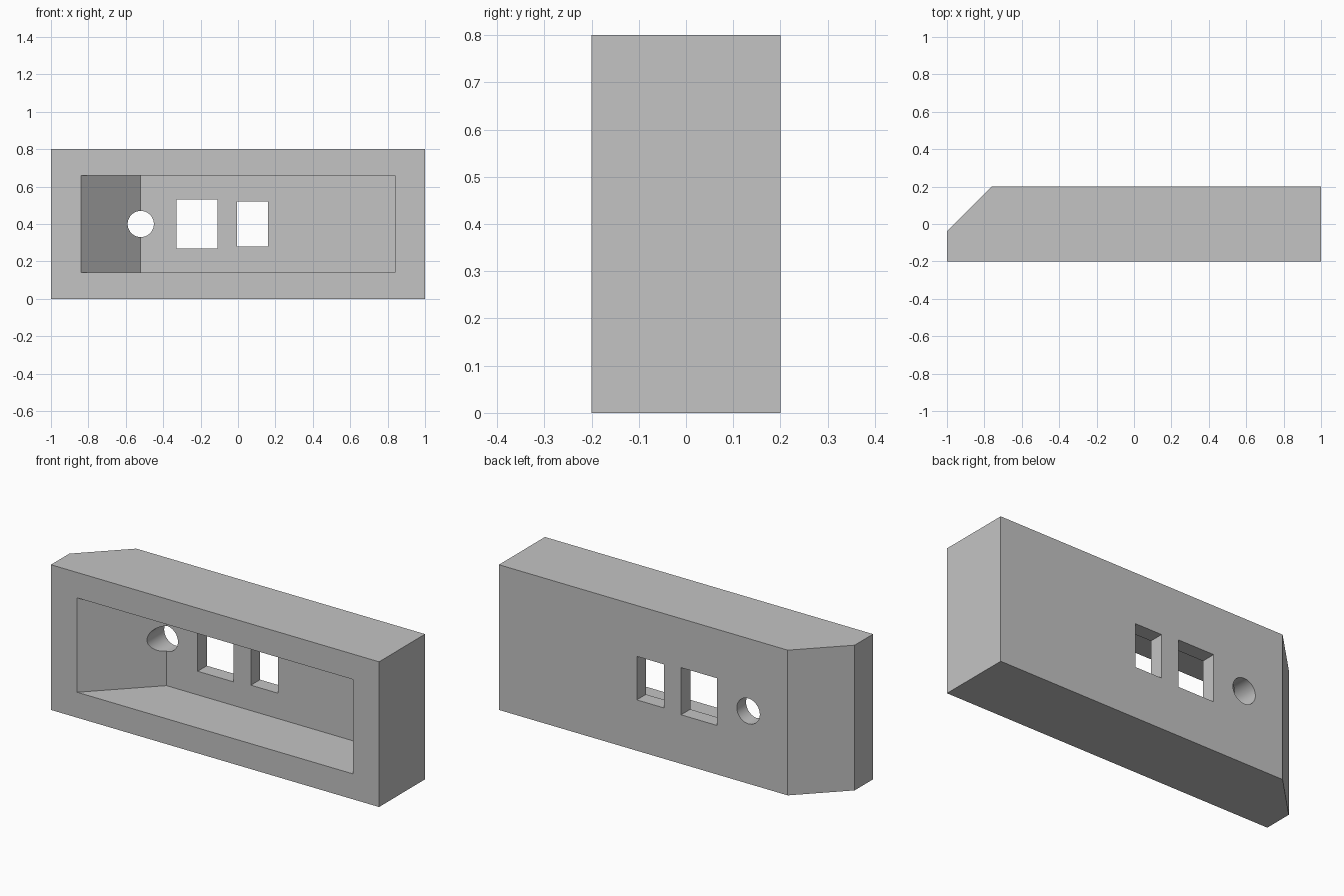
import bpy
import bmesh
from mathutils import Matrix, Vector

cube = bpy.data.objects.get("Cube")
if cube:
    bpy.data.objects.remove(cube, do_unlink=True)

# Single grey finish
GREY = (0.55, 0.55, 0.55, 1.0)
grey = bpy.data.materials.new("plain_grey")
grey.use_nodes = True
grey.diffuse_color = GREY
grey.node_tree.nodes["Principled BSDF"].inputs["Base Color"].default_value = GREY


def prism(name, outline, z0, z1):
    """Extrude a plan (x, y) outline from z0 up to z1."""
    bm = bmesh.new()
    face = bm.faces.new([bm.verts.new((x, y, z0)) for x, y in outline])
    grown = bmesh.ops.extrude_face_region(bm, geom=[face])["geom"]
    verts = [v for v in grown if isinstance(v, bmesh.types.BMVert)]
    bmesh.ops.translate(bm, verts=verts, vec=Vector((0, 0, z1 - z0)))
    bmesh.ops.recalc_face_normals(bm, faces=bm.faces)
    return finish(name, bm)


def box(name, x0, x1, y0, y1, z0, z1):
    return prism(name, [(x0, y0), (x1, y0), (x1, y1), (x0, y1)], z0, z1)


def rod(name, x, z, radius):
    """Cylinder running front to back."""
    bm = bmesh.new()
    turn = Matrix.Translation((x, 0, z)) @ Matrix.Rotation(1.5707963, 4, "X")
    bmesh.ops.create_cone(bm, cap_ends=True, segments=48, radius1=radius,
                          radius2=radius, depth=1, matrix=turn)
    return finish(name, bm)


def finish(name, bm):
    mesh = bpy.data.meshes.new(name)
    bm.to_mesh(mesh)
    bm.free()
    mesh.materials.append(grey)
    obj = bpy.data.objects.new(name, mesh)
    bpy.context.collection.objects.link(obj)
    return obj


# Block with one chamfered rear corner
housing = prism("housing", [(-1, -0.2), (1, -0.2), (1, 0.2), (-0.76, 0.2), (-1, -0.04)], 0, 0.8)

# Front pocket with a sloped end; the slope line continues past the front face
cutters = [
    prism("pocket_cutter", [(-0.94, -0.3), (0.84, -0.3), (0.84, 0.12), (-0.52, 0.12)], 0.14, 0.66),
    box("wide_window_cutter", -0.33, -0.11, -0.1, 0.3, 0.27, 0.53),
    box("narrow_window_cutter", -0.005, 0.16, -0.1, 0.3, 0.28, 0.52),
    rod("round_hole_cutter", -0.52, 0.4, 0.07),
]

# Cut every opening, then drop the cutters
bpy.context.view_layer.objects.active = housing
housing.select_set(True)
for cutter in cutters:
    cut = housing.modifiers.new(cutter.name, "BOOLEAN")
    cut.operation = "DIFFERENCE"
    cut.solver = "EXACT"
    cut.object = cutter
    bpy.ops.object.modifier_apply(modifier=cut.name)
    bpy.data.objects.remove(cutter, do_unlink=True)

bpy.ops.object.shade_smooth_by_angle(angle=0.5)
